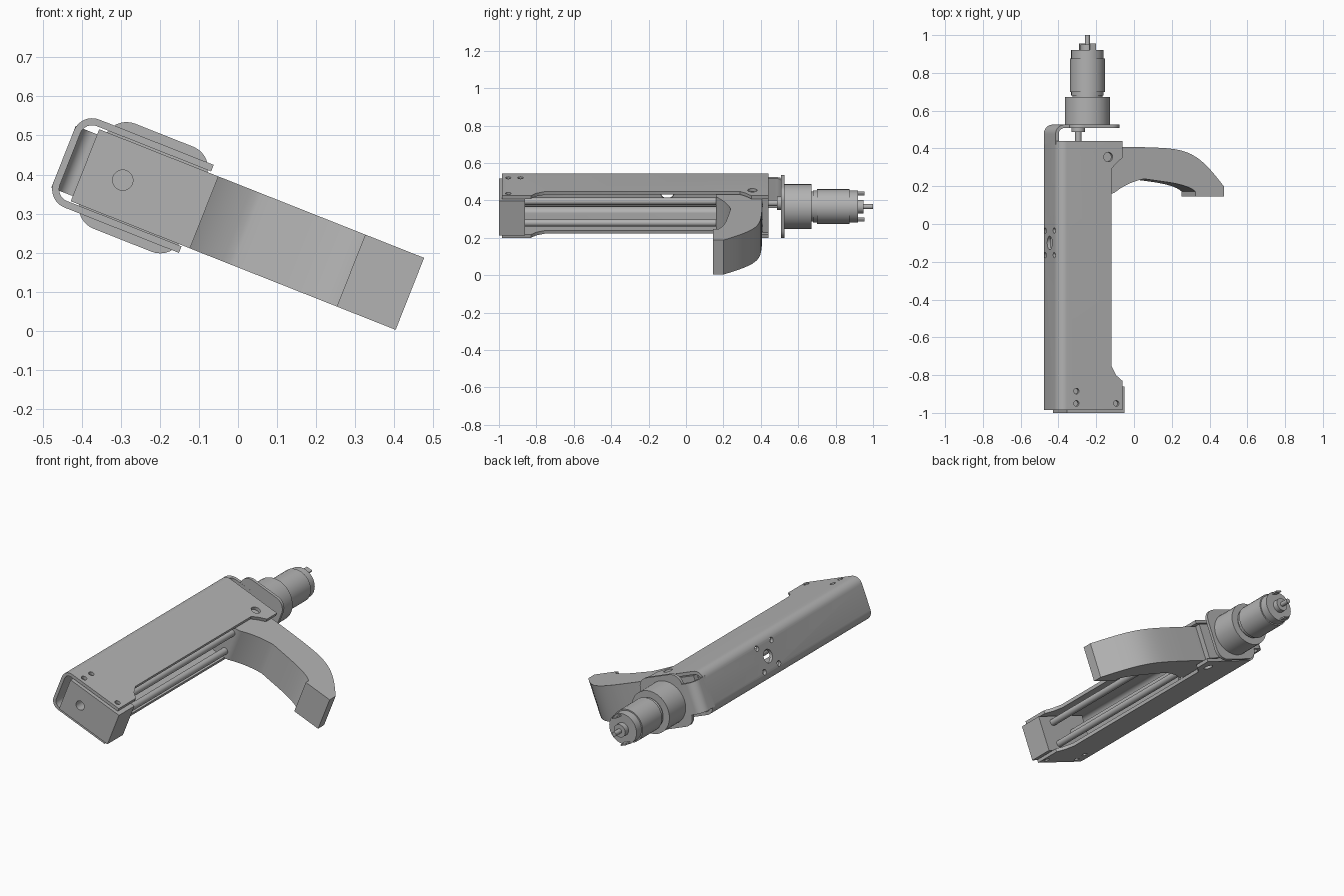
import bpy, bmesh, math
from mathutils import Matrix, Vector
from mathutils.geometry import interpolate_bezier

cube = bpy.data.objects.get("Cube")
if cube:
    bpy.data.objects.remove(cube, do_unlink=True)

grey = bpy.data.materials.new("machined grey")
grey.use_nodes = True
grey.diffuse_color = (0.45, 0.45, 0.45, 1)
grey.node_tree.nodes["Principled BSDF"].inputs["Base Color"].default_value = grey.diffuse_color

# Parts are modelled upright, then rolled about the long axis
ROLL = Matrix.Rotation(math.radians(21.6), 4, 'Y')
MID = 0.25          # mid height of the whole mechanism
SCREW_X = -0.416    # lead screw axis
MOTOR_X = -0.364    # motor axis
parts = []


def prism(name, pts, axis, a, b, keep=True):
    """Extrude a 2D outline along one axis from a to b."""
    place = {'X': lambda p, t: (t, p[0], p[1]),
             'Y': lambda p, t: (p[0], t, p[1]),
             'Z': lambda p, t: (p[0], p[1], t)}[axis]
    bm = bmesh.new()
    face = bm.faces.new([bm.verts.new(place(p, a)) for p in pts])
    ext = bmesh.ops.extrude_face_region(bm, geom=[face])
    new = [v for v in ext["geom"] if isinstance(v, bmesh.types.BMVert)]
    bmesh.ops.translate(bm, verts=new, vec=Vector(place((0, 0), b - a)))
    bmesh.ops.recalc_face_normals(bm, faces=bm.faces)
    mesh = bpy.data.meshes.new(name)
    bm.to_mesh(mesh)
    bm.free()
    mesh.materials.append(grey)
    ob = bpy.data.objects.new(name, mesh)
    bpy.context.collection.objects.link(ob)
    if keep:
        parts.append(ob)
    return ob


def arc(cx, cy, r, start, end, n=8):
    return [(cx + r * math.cos(math.radians(start + (end - start) * i / n)),
             cy + r * math.sin(math.radians(start + (end - start) * i / n)))
            for i in range(n + 1)]


def circle(cx, cy, r, n=32):
    return arc(cx, cy, r, 0, 360, n)[:-1]


def rect(x0, x1, y0, y1, r=0):
    if not r:
        return [(x0, y0), (x1, y0), (x1, y1), (x0, y1)]
    return (arc(x0 + r, y0 + r, r, 180, 270) + arc(x1 - r, y0 + r, r, 270, 360)
            + arc(x1 - r, y1 - r, r, 0, 90) + arc(x0 + r, y1 - r, r, 90, 180))


def rod(name, x, z, r, y0, y1):
    return prism(name, circle(x, z, r), 'Y', y0, y1)


def bezier(*p):
    return [tuple(v) for v in interpolate_bezier(*[Vector(q) for q in p], 14)]


def cut(ob, cutter):
    mod = ob.modifiers.new("cut", 'BOOLEAN')
    mod.operation, mod.object, mod.solver = 'DIFFERENCE', cutter, 'EXACT'
    bpy.context.view_layer.objects.active = ob
    bpy.ops.object.modifier_apply(modifier=mod.name)
    bpy.data.objects.remove(cutter, do_unlink=True)


# U-shaped channel: rounded bends on the left, open on the right
L, R, LO, HI, T, BEND = -0.579, -0.214, 0.13, 0.372, 0.018, 0.05
outer = arc(L + BEND, HI - BEND, BEND, 90, 180) + arc(L + BEND, LO + BEND, BEND, 180, 270)
inner = (arc(L + BEND, LO + BEND, BEND - T, 270, 180)
         + arc(L + BEND, HI - BEND, BEND - T, 180, 90))
channel = prism("channel", [(R, HI)] + outer + [(R, LO), (R, LO + T)] + inner
                + [(R, HI - T)], 'Y', -0.985, 0.44)
# Narrow the middle of both flanges
cut(channel, prism("cutter", [(-0.1, -0.85), (R, -0.83), (-0.25, -0.8), (-0.276, -0.75),
                              (-0.276, 0.29), (-0.25, 0.32), (R, 0.35), (-0.1, 0.36)],
                   'Z', 0, 0.5, False))
# Flange screw holes
for x, y, r in ((-0.294, 0.355, 0.025), (-0.475, -0.885, 0.015),
                (-0.475, -0.95, 0.015), (-0.248, -0.95, 0.015)):
    cut(channel, prism("cutter", circle(x, y, r, 20), 'Z', 0, 0.5, False))
# Holes in the side web
cut(channel, prism("cutter", circle(-0.1, MID, 0.036, 24), 'X', -0.7, -0.5, False))
for sy in (-1, 1):
    for sz in (-1, 1):
        cut(channel, prism("cutter", circle(-0.1 + sy * 0.065, MID + sz * 0.065, 0.015, 16),
                           'X', -0.7, -0.5, False))

# Bent tab carrying the motor plate
Y0, Y1 = 0.509, 0.526
tab = ([(L, 0.42)] + arc(L + BEND, Y1 - BEND, BEND, 180, 90) + [(-0.42, Y1), (-0.42, Y0)]
       + arc(L + BEND, Y1 - BEND, BEND - T, 90, 180) + [(L + T, 0.42)])
prism("motor_tab", tab, 'Z', 0.165, 0.335)
prism("motor_plate", rect(-0.5, -0.22, 0.107, 0.396, 0.06), 'Y', Y0, Y1)

# End blocks
front = prism("front_block", rect(-0.52, -0.192, 0.151, 0.349), 'Y', -1, -0.86)
cut(front, prism("cutter", circle(SCREW_X, MID, 0.026), 'Y', -1.1, -0.94, False))
prism("back_block", rect(-0.52, -0.235, 0.151, 0.349), 'Y', 0.41, 0.44)

# Guide rods and lead screw
for side, dz in (("upper", 0.062), ("lower", -0.062)):
    rod(side + "_guide_rod", -0.285, MID + dz, 0.019, -0.87, 0.42)
rod("lead_screw", SCREW_X, MID, 0.02, -0.94, 0.42)

# Sliding finger with carriage root
back_edge = bezier((-0.1, 0.407), (0.16, 0.4), (0.21, 0.4), (0.373, 0.2))
front_edge = (bezier((0.212, 0.172), (0.16, 0.215), (0.04, 0.222), (-0.073, 0.238))
              + bezier((-0.085, 0.238), (-0.16, 0.222), (-0.21, 0.195), (-0.25, 0.165)))
prism("finger", [(-0.52, 0.407)] + back_edge + [(0.374, 0.145), (0.212, 0.145)]
      + front_edge + [(-0.27, 0.16), (-0.52, 0.16)], 'Z', 0.151, 0.349)

# Drive shaft and coupling
rod("drive_shaft", SCREW_X, MID, 0.017, 0.43, 0.515)
rod("coupling", SCREW_X, MID, 0.036, 0.487, 0.51)

# Gear motor, turned as stacked cylinders
for name, r, y0, y1 in (("gearbox", 0.12, 0.525, 0.672), ("motor_neck", 0.08, 0.67, 0.69),
                        ("motor_base", 0.086, 0.68, 0.705), ("motor_can", 0.093, 0.70, 0.875),
                        ("motor_cap", 0.086, 0.87, 0.92), ("rear_boss", 0.036, 0.915, 0.95),
                        ("rear_shaft", 0.013, 0.94, 1.0)):
    rod(name, MOTOR_X, MID, r, y0, y1)
for side, s in (("upper", 1), ("lower", -1)):
    z = MID + s * 0.075
    prism(side + "_terminal", rect(MOTOR_X - 0.018, MOTOR_X + 0.018, z - 0.004, z + 0.004),
          'Y', 0.91, 0.955)

# Roll everything into place and shade
bpy.ops.object.select_all(action='DESELECT')
for ob in parts:
    ob.data.transform(ROLL)
    ob.select_set(True)
bpy.context.view_layer.objects.active = parts[0]
bpy.ops.object.shade_smooth_by_angle(angle=math.radians(30))
